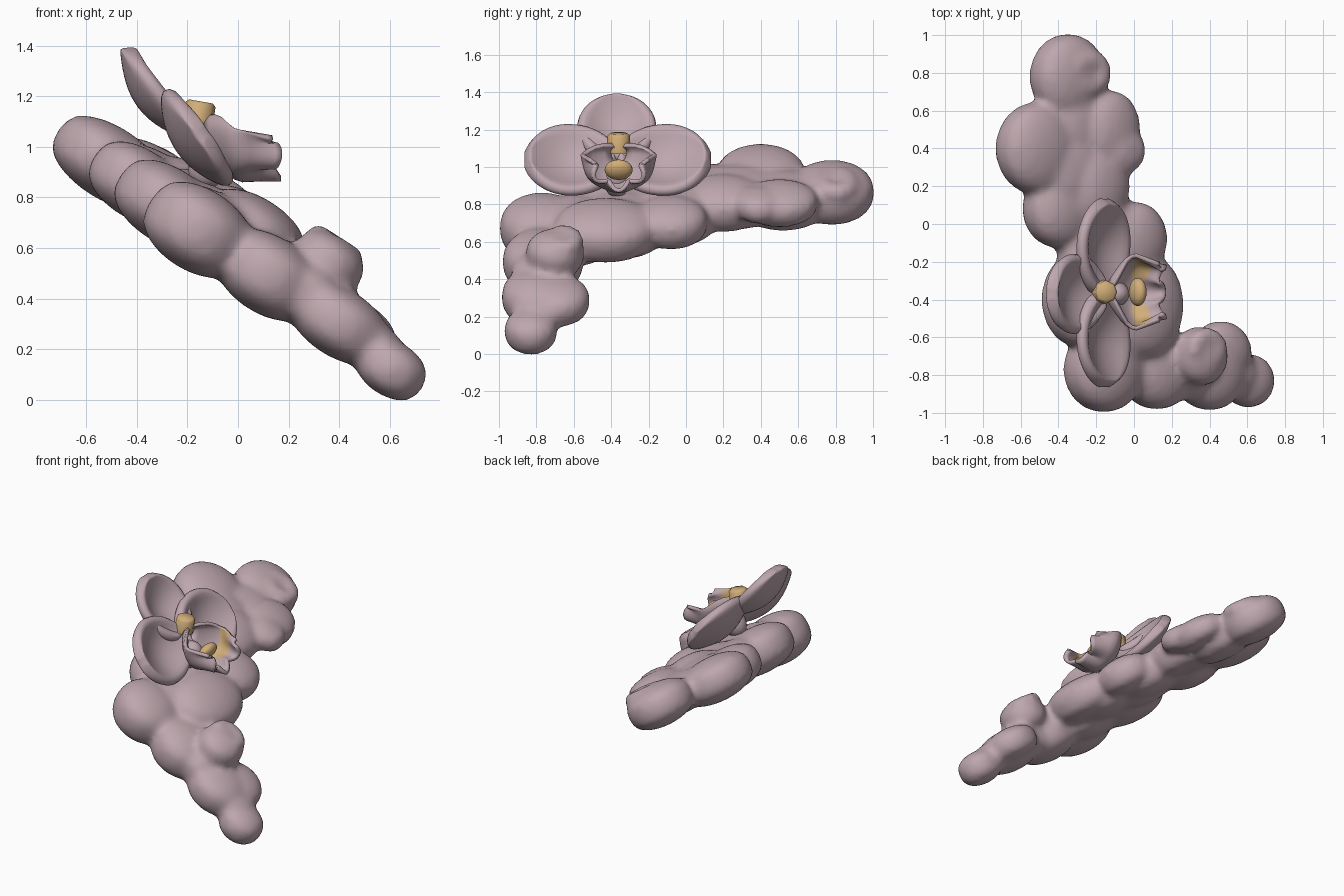
import bpy, bmesh, math
from mathutils import Vector, Matrix

if "Cube" in bpy.data.objects:
    bpy.data.objects.remove(bpy.data.objects["Cube"])


def material(name, rgb):
    m = bpy.data.materials.new(name)
    m.diffuse_color = (*rgb, 1)
    m.use_nodes = True
    m.node_tree.nodes["Principled BSDF"].inputs["Base Color"].default_value = m.diffuse_color
    return m


PINK = material("dusty pink", (0.51, 0.385, 0.42))
TAN = material("golden tan", (0.64, 0.42, 0.19))


def make(name, bm, mats):
    me = bpy.data.meshes.new(name)
    bm.to_mesh(me)
    bm.free()
    for m in mats:
        me.materials.append(m)
    ob = bpy.data.objects.new(name, me)
    bpy.context.collection.objects.link(ob)
    for p in me.polygons:
        p.use_smooth = True
    return ob


# Sloping clustered body: pillow-shaped lobes fused together
TILT = Matrix.Rotation(math.radians(33), 4, 'Y')
body = bmesh.new()


def lobe(x, y, rx, ry, h, dz=0.0, square=0.72):
    loc = Matrix.Translation((x, y, 0.59 - 0.64 * x + dz))
    new = bmesh.ops.create_icosphere(body, subdivisions=3, radius=1)["verts"]
    for v in new:
        v.co.z = math.copysign(abs(v.co.z) ** square, v.co.z)
        v.co = loc @ TILT @ Matrix.Diagonal((rx + 0.006, ry + 0.008, h, 1)) @ v.co


for args in [
    (-0.35, 0.78, 0.21, 0.22, 0.14, 0.05),
    (-0.51, 0.40, 0.235, 0.24, 0.145, 0.02),
    (-0.30, 0.52, 0.20, 0.24, 0.13, 0.04),
    (-0.12, 0.50, 0.16, 0.20, 0.10, 0.14),
    (-0.06, 0.39, 0.125, 0.12, 0.08, 0.17),
    (-0.30, 0.28, 0.24, 0.24, 0.12, 0.06),
    (-0.20, 0.20, 0.18, 0.22, 0.13, 0.09),
    (-0.40, 0.08, 0.195, 0.20, 0.14, 0.01),
    (-0.15, -0.05, 0.20, 0.22, 0.14, 0.06),
    (-0.20, -0.17, 0.22, 0.20, 0.13, 0.03),
    (0.01, -0.08, 0.17, 0.19, 0.12, 0.12),
    (-0.28, -0.40, 0.215, 0.25, 0.15, 0.0),
    (-0.08, -0.35, 0.25, 0.25, 0.13, 0.05),
    (0.06, -0.43, 0.21, 0.27, 0.14, 0.11),
    (-0.10, -0.58, 0.24, 0.20, 0.15, 0.01),
    (-0.16, -0.77, 0.215, 0.22, 0.165, -0.02),
    (0.12, -0.765, 0.21, 0.21, 0.155, -0.02),
    (0.27, -0.77, 0.15, 0.16, 0.13, 0.0),
    (0.35, -0.70, 0.145, 0.15, 0.12, 0.17),
    (0.40, -0.79, 0.20, 0.19, 0.135, -0.03),
    (0.46, -0.68, 0.17, 0.16, 0.11, -0.01),
    (0.53, -0.79, 0.12, 0.13, 0.10, -0.04),
    (0.605, -0.83, 0.14, 0.135, 0.11, -0.08),
]:
    lobe(*args)


# Rolled curls on top of the body
def curl(x, y, r, thick, dz, start, end):
    for i in range(9):
        a = math.radians(start + (end - start) * i / 8)
        lobe(x + r * math.cos(a), y + r * math.sin(a), thick, thick, thick, dz, 1)


curl(-0.24, 0.80, 0.07, 0.05, 0.165, 150, -120)
curl(0.385, -0.66, 0.065, 0.042, 0.265, 190, -90)
curl(-0.03, 0.39, 0.05, 0.04, 0.21, 120, -100)

body_ob = make("body", body, [PINK])
rm = body_ob.modifiers.new("fuse", 'REMESH')
rm.mode = 'VOXEL'
rm.voxel_size = 0.022
rm.use_smooth_shade = True
sm = body_ob.modifiers.new("soften", 'SMOOTH')
sm.factor = 0.5
sm.iterations = 6

# Flower frame: centre, upward, facing
C = Vector((-0.17, -0.37, 1.03))
U = Vector((-0.57, 0, 0.82))
V = Vector((0, 1, 0))
N = Vector((0.82, 0, 0.57))


# Bowl-shaped petal with a rounded tip
def petal(name, along, across, length, width, lean, bowl):
    bm = bmesh.new()
    nu, nv = 12, 8
    rows = []
    for i in range(nu + 1):
        t = (1 - math.cos(math.pi * (i / nu * 0.93 + 0.04))) / 2
        k = (t - 0.53) / (0.47 if t > 0.53 else 0.56)
        w = width / 2 * math.sqrt(max(0.0, 1 - k * k))
        row = []
        for j in range(nv + 1):
            s = j / nv * 2 - 1
            depth = lean * t - bowl * (1 - s * s) * math.sin(math.pi * t) + 0.02
            row.append(bm.verts.new(C + along * (length * t) + across * (w * s) + N * depth))
        rows.append(row)
    for i in range(nu):
        for j in range(nv):
            bm.faces.new((rows[i][j], rows[i + 1][j], rows[i + 1][j + 1], rows[i][j + 1]))
    bmesh.ops.recalc_face_normals(bm, faces=bm.faces)
    ob = make(name, bm, [PINK])
    so = ob.modifiers.new("thickness", 'SOLIDIFY')
    so.thickness = 0.065
    so.offset = 0
    ss = ob.modifiers.new("round", 'SUBSURF')
    ss.levels = ss.render_levels = 1


petal("upper_petal", U, V, 0.45, 0.42, -0.03, 0.09)
petal("left_petal", V, U, 0.495, 0.455, 0.02, 0.09)
petal("right_petal", -V, U, 0.485, 0.455, 0.02, 0.09)

# Ruffled cup-shaped lip, hooded at the back, with tan patches inside both wings
lip = bmesh.new()
ns, na = 12, 44
rings = []
for i in range(ns + 1):
    s = i / ns
    ring = []
    bulge = math.sin(math.pi * min(1, s / 0.5) / 2)
    fall = max(0.0, s - 0.5) / 0.5
    spread = 98 + 75 * max(0.0, 1 - s / 0.38)
    for j in range(na + 1):
        a = math.radians(-spread + 2 * spread * j / na)
        ruffle = 1 + 0.16 * s ** 3 * math.cos(7 * a)
        ry = (0.04 + 0.14 * bulge - 0.05 * fall) * ruffle
        rz = (0.05 + 0.12 * bulge - 0.04 * fall) * ruffle
        if math.cos(a) < 0:
            rz *= 0.5
        x = -0.12 + 0.27 * s + 0.02 * s * s * math.cos(6 * a)
        z = 1.075 - 0.04 * s - rz * math.cos(a)
        ring.append(lip.verts.new((x, -0.36 + ry * math.sin(a), z)))
    rings.append(ring)
for i in range(ns):
    for j in range(na):
        f = lip.faces.new((rings[i][j], rings[i][j + 1], rings[i + 1][j + 1], rings[i + 1][j]))
        f.normal_update()
        c = f.calc_center_median()
        if f.normal.dot(Vector((c.x, -0.36, 1.05)) - c) < 0:
            f.normal_flip()
        f.material_index = 0 if 5 <= i <= 8 and abs(c.y + 0.36) > 0.07 else 1
lip_ob = make("lip", lip, [TAN, PINK, PINK])
so = lip_ob.modifiers.new("thickness", 'SOLIDIFY')
so.thickness = 0.022
so.offset = -1
so.material_offset = 1
so.material_offset_rim = 1


def blob(name, loc, size, mat):
    bm = bmesh.new()
    bmesh.ops.create_icosphere(bm, subdivisions=3, radius=1,
                               matrix=Matrix.Translation(loc) @ TILT @ Matrix.Diagonal((*size, 1)))
    make(name, bm, [mat])


# Flower base and the tan ridge in the throat
blob("flower_stem", (-0.11, -0.37, 0.93), (0.08, 0.07, 0.10), PINK)
blob("throat_ridge", (0.02, -0.36, 0.985), (0.04, 0.075, 0.06), TAN)

# Central column with a rounded cap
col = bmesh.new()
bmesh.ops.create_cone(col, cap_ends=True, segments=8, radius1=0.064, radius2=0.06, depth=0.10,
                      matrix=Matrix.Translation((-0.155, -0.36, 1.13)) @ Matrix.Rotation(math.radians(10), 4, 'Y'))
bmesh.ops.bevel(col, geom=[e for e in col.edges if all(v.co.z > 1.14 for v in e.verts)],
                offset=0.012, segments=1, affect='EDGES')
col_ob = make("column", col, [TAN])
bpy.context.view_layer.objects.active = col_ob
col_ob.select_set(True)
bpy.ops.object.shade_smooth_by_angle(angle=math.radians(50))
